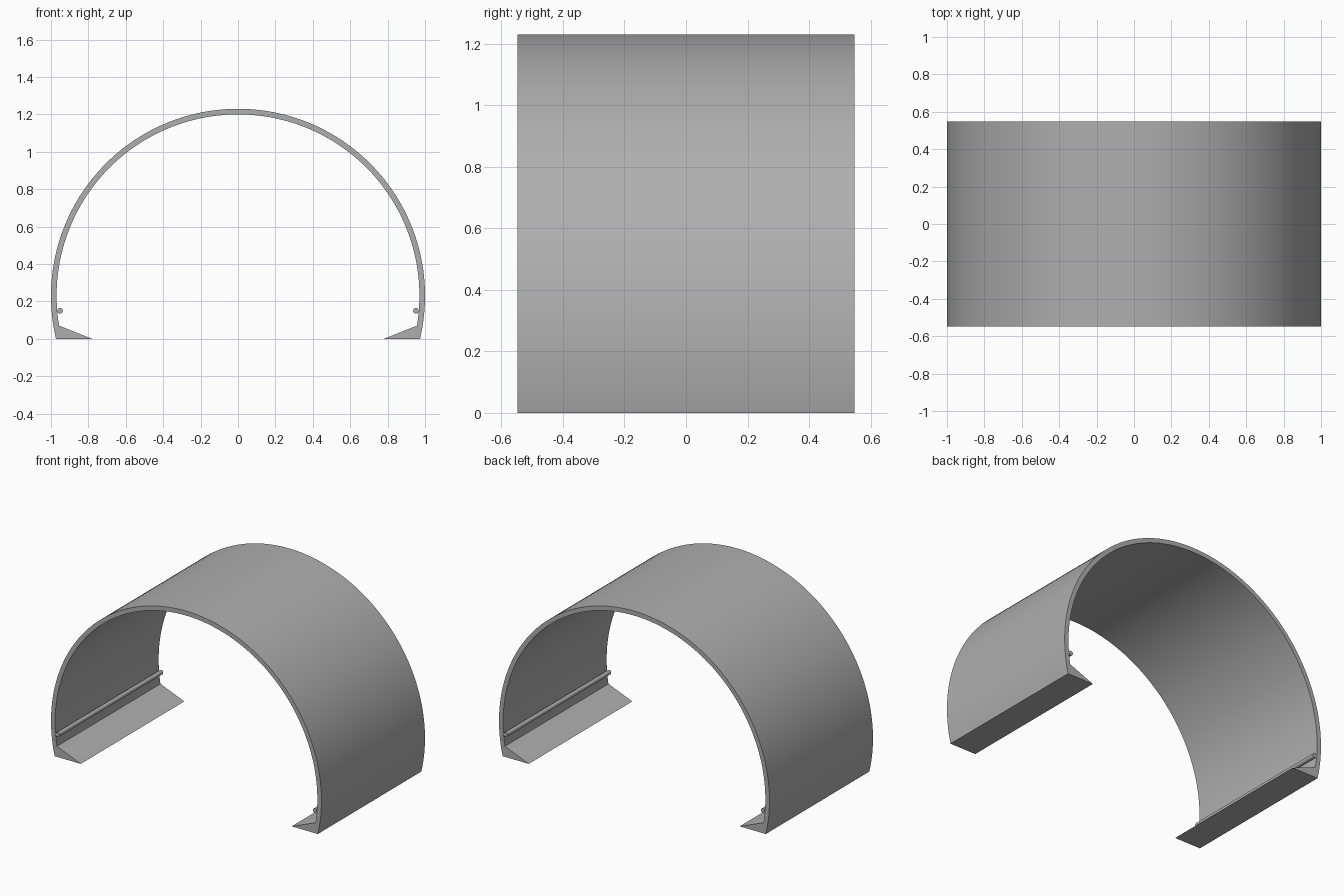
import bpy, bmesh, math

if "Cube" in bpy.data.objects:
    bpy.data.objects.remove(bpy.data.objects["Cube"])

HALF = 0.547       # half depth along y
CZ = 0.23          # height of the arch centre
R_OUT, R_IN = 1.0, 0.97

# Dark grey finish shared by all parts
grey = bpy.data.materials.new("dark_grey")
grey.diffuse_color = (0.43, 0.43, 0.43, 1)
grey.use_nodes = True
grey.node_tree.nodes["Principled BSDF"].inputs["Base Color"].default_value = grey.diffuse_color


def extrude_profile(name, pts):
    """Extrude a closed (x, z) profile along y, centred on y = 0."""
    bm = bmesh.new()
    face = bm.faces.new([bm.verts.new((x, -HALF, z)) for x, z in pts])
    res = bmesh.ops.extrude_face_region(bm, geom=[face])
    verts = [g for g in res["geom"] if isinstance(g, bmesh.types.BMVert)]
    bmesh.ops.translate(bm, verts=verts, vec=(0, 2 * HALF, 0))
    bmesh.ops.recalc_face_normals(bm, faces=bm.faces)
    mesh = bpy.data.meshes.new(name)
    bm.to_mesh(mesh)
    bm.free()
    mesh.materials.append(grey)
    obj = bpy.data.objects.new(name, mesh)
    bpy.context.collection.objects.link(obj)
    bpy.ops.object.select_all(action="DESELECT")
    obj.select_set(True)
    bpy.context.view_layer.objects.active = obj
    bpy.ops.object.shade_smooth_by_angle(angle=math.radians(35))
    return obj


def arc(r, n=96):
    """Arc of radius r from the floor on the right to the floor on the left."""
    a0 = -math.asin(CZ / r)
    step = (math.pi - 2 * a0) / n
    return [(r * math.cos(a0 + i * step), CZ + r * math.sin(a0 + i * step))
            for i in range(n + 1)]


# Arched shell
extrude_profile("arch_shell", arc(R_OUT) + arc(R_IN)[::-1])

for side, s in (("left", -1), ("right", 1)):
    # Sloped wedge footing along the base
    extrude_profile(side + "_footing",
                    [(s * 0.78, 0), (s * 0.955, 0), (s * 0.965, 0.068), (s * 0.955, 0.07)])
    # Thin rail along the inner wall
    extrude_profile(side + "_rail",
                    [(s * 0.951 + 0.015 * math.cos(i * math.tau / 16),
                      0.15 + 0.015 * math.sin(i * math.tau / 16)) for i in range(16)])
